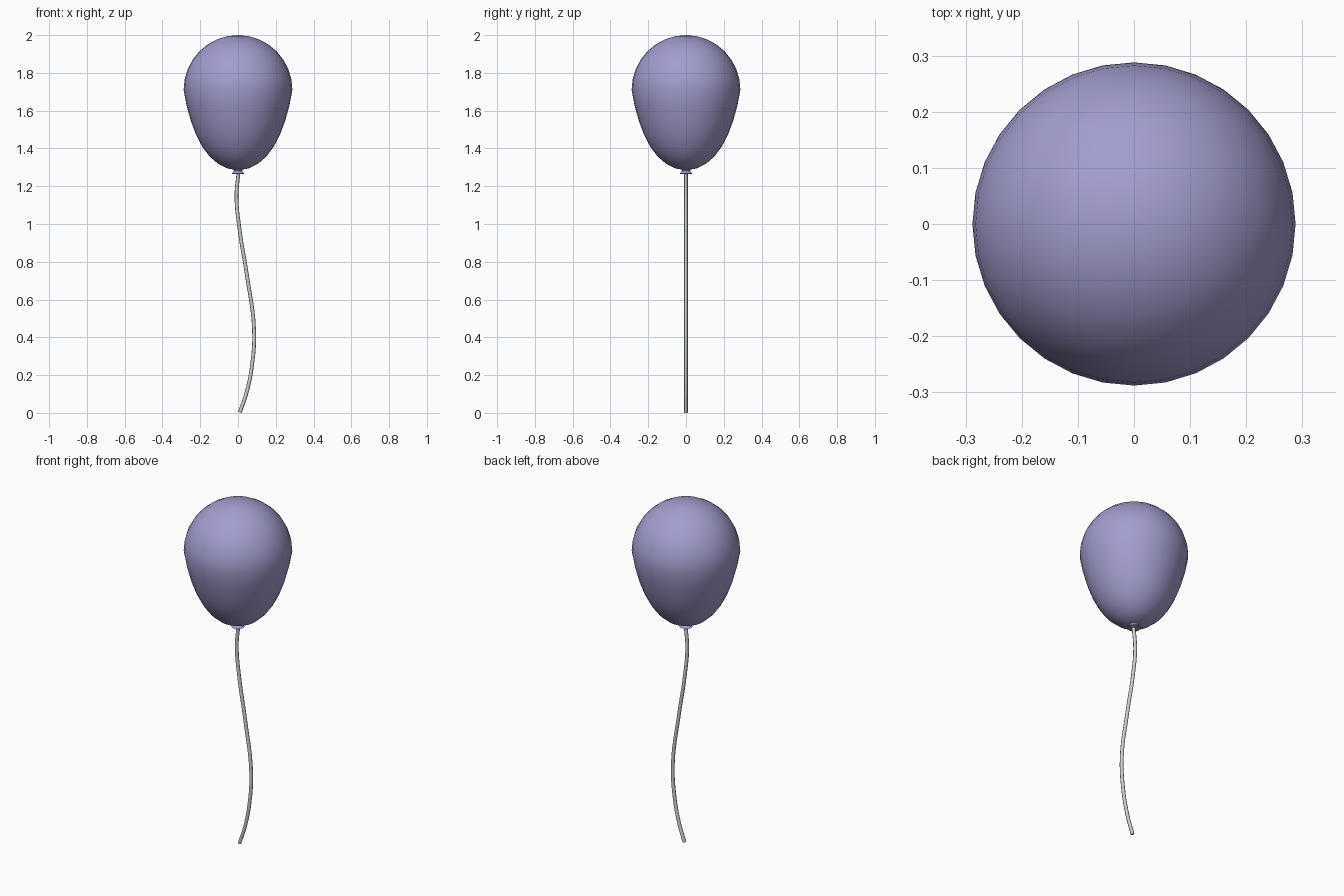
import bpy, bmesh, math

if "Cube" in bpy.data.objects:
    bpy.data.objects.remove(bpy.data.objects["Cube"])


def material(name, rgb):
    m = bpy.data.materials.new(name)
    m.diffuse_color = (*rgb, 1)
    m.use_nodes = True
    m.node_tree.nodes["Principled BSDF"].inputs["Base Color"].default_value = m.diffuse_color
    return m


lavender = material("lavender", (0.36, 0.34, 0.62))
pale_grey = material("pale grey", (0.58, 0.64, 0.62))


def lathe(name, profile, sides, mat, angle):
    """Revolve (radius, z) points around z; zero radius closes to a pole."""
    bm = bmesh.new()
    rings = []
    for r, z in profile:
        n = 1 if r < 1e-6 else sides
        rings.append([bm.verts.new((r * math.cos(2 * math.pi * i / sides),
                                    r * math.sin(2 * math.pi * i / sides), z))
                      for i in range(n)])
    for a, b in zip(rings, rings[1:]):
        for i in range(sides):
            j = (i + 1) % sides
            quad = [a[i % len(a)], a[j % len(a)], b[j % len(b)], b[i % len(b)]]
            bm.faces.new(list(dict.fromkeys(quad)))
    bmesh.ops.recalc_face_normals(bm, faces=bm.faces)
    me = bpy.data.meshes.new(name)
    bm.to_mesh(me)
    bm.free()
    ob = bpy.data.objects.new(name, me)
    bpy.context.collection.objects.link(ob)
    me.materials.append(mat)
    bpy.ops.object.select_all(action='DESELECT')
    ob.select_set(True)
    bpy.context.view_layer.objects.active = ob
    bpy.ops.object.shade_smooth_by_angle(angle=math.radians(angle))
    return ob


# Balloon body: round above, stretched and slightly tapered below
body = []
for k in range(17):
    a = -math.pi / 2 + math.pi * k / 16
    s = math.sin(a)
    r = 0.288 * max(0, math.cos(a))
    if s < 0:
        r *= 1 - 0.22 * -s * (1 + s) - 0.05 * s * s
    body.append((r, 1.71 + s * (0.29 if s > 0 else 0.425)))
lathe("balloon", body, 32, lavender, 60)

# Flared knot under the balloon
lathe("knot", [(0, 1.295), (0.026, 1.292), (0.021, 1.281), (0.034, 1.267),
               (0.028, 1.264), (0, 1.270)], 16, lavender, 40)

# Wavy string
path = [(0.003, 1.275), (-0.008, 1.15), (0.007, 0.98), (0.047, 0.73),
        (0.085, 0.44), (0.074, 0.25), (0.046, 0.11), (0.010, 0.003)]
cu = bpy.data.curves.new("string", 'CURVE')
cu.dimensions = '3D'
cu.bevel_depth = 0.01
cu.bevel_resolution = 2
cu.resolution_u = 6
cu.use_fill_caps = True
sp = cu.splines.new('BEZIER')
sp.bezier_points.add(len(path) - 1)
for p, (x, z) in zip(sp.bezier_points, path):
    p.co = (x, 0, z)
    p.handle_left_type = p.handle_right_type = 'AUTO'
cu.materials.append(pale_grey)
string = bpy.data.objects.new("string", cu)
bpy.context.collection.objects.link(string)
bpy.ops.object.select_all(action='DESELECT')
string.select_set(True)
bpy.context.view_layer.objects.active = string
bpy.ops.object.convert(target='MESH')
bpy.ops.object.shade_smooth_by_angle(angle=math.radians(50))
